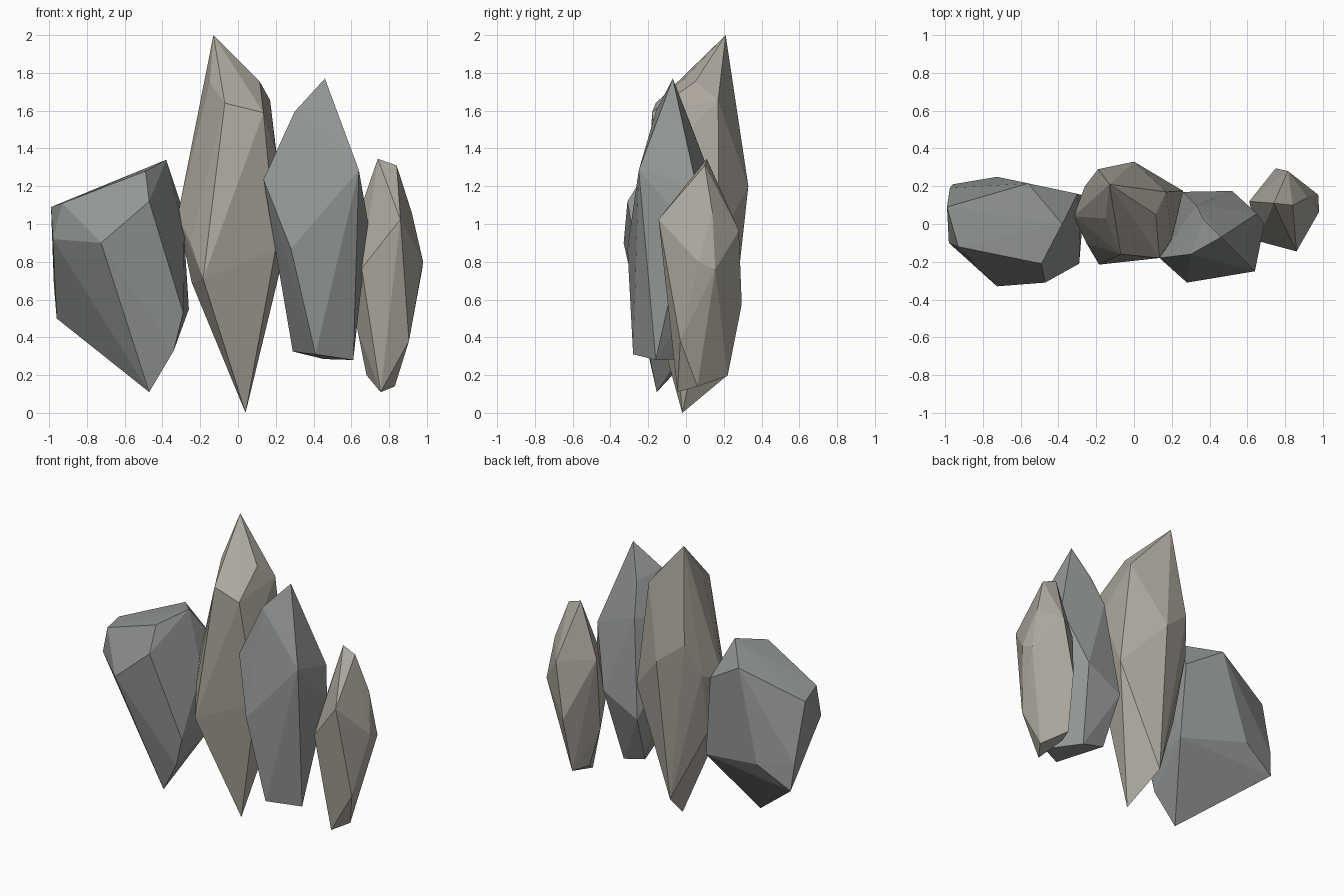
import bpy, bmesh


def material(name, colour):
    m = bpy.data.materials.new(name)
    m.diffuse_color = (*colour, 1)
    return m


slate = material("slate", (0.29, 0.31, 0.30))
sandstone = material("sandstone", (0.42, 0.39, 0.34))


def rock(name, corners, mat):
    """Flat-faced stone: the convex hull of its corner points."""
    bm = bmesh.new()
    for c in corners:
        bm.verts.new(c)
    res = bmesh.ops.convex_hull(bm, input=bm.verts[:])
    inside = {g for g in res["geom_interior"] + res["geom_unused"]
              if isinstance(g, bmesh.types.BMVert)}
    bmesh.ops.delete(bm, geom=list(inside), context='VERTS')
    bmesh.ops.recalc_face_normals(bm, faces=bm.faces[:])
    me = bpy.data.meshes.new(name)
    bm.to_mesh(me)
    bm.free()
    me.materials.append(mat)
    ob = bpy.data.objects.new(name, me)
    bpy.context.collection.objects.link(ob)
    return ob


# broad slanted stone on the left
rock("left_rock", [
    (-.38, 0, 1.34), (-.49, -.21, 1.28), (-.56, .215, 1.26),     # crown
    (-.93, -.12, 1.11), (-.99, .09, 1.09), (-.98, -.10, .92),    # outer shoulder
    (-.725, -.33, .90), (-.47, -.31, 1.12),                      # front
    (-.30, .16, 1.10), (-.285, 0, .94), (-.26, .15, .55),        # inner side
    (-.29, -.21, .53), (-.34, -.20, .33),
    (-.975, .19, .68), (-.96, .21, .50), (-.725, .25, .64),      # back
    (-.65, .14, .49), (-.47, -.155, .11)], slate)                # foot

# tallest pointed stone
rock("tall_rock", [
    (-.13, .21, 2.0), (.115, .05, 1.755), (-.15, .03, 1.75),     # tip
    (.17, .17, 1.655), (-.07, -.16, 1.64), (.135, -.18, 1.59),
    (.20, -.08, 1.39), (-.19, .29, 1.35), (0, .33, 1.20),        # waist
    (-.26, .20, 1.12), (-.32, .04, 1.04), (-.25, -.105, .90),
    (.26, .175, .91), (.20, -.09, .87),
    (-.185, -.215, .71), (-.245, .10, .69),                      # taper
    (-.03, .22, .20), (.04, -.02, 0)], sandstone)

# second tallest stone with a blunt base
rock("middle_rock", [
    (.46, -.07, 1.77), (.30, -.16, 1.595), (.37, .02, 1.54),     # tip
    (.33, .10, 1.33), (.64, -.25, 1.285), (.135, -.18, 1.235),
    (.65, .055, 1.20), (.69, 0, 1.0), (.28, -.31, .87),          # waist
    (.52, .175, .80), (.26, .17, .66),
    (.41, -.28, .31), (.29, .04, .325),                          # base
    (.455, .04, .285), (.61, -.16, .28)], slate)

# small narrow stone on the right
rock("small_rock", [
    (.74, .11, 1.345), (.84, .10, 1.31),                         # crown
    (.86, -.145, 1.025), (.92, .14, 1.06), (.815, .28, .965),
    (.61, .12, .97), (.98, .065, .80), (.975, .155, .76),        # waist
    (.655, -.09, .765), (.75, .295, .575), (.63, .05, .45),
    (.905, -.03, .38), (.73, .22, .195), (.68, .10, .20),        # base
    (.83, .06, .14), (.755, -.045, .11)], sandstone)
